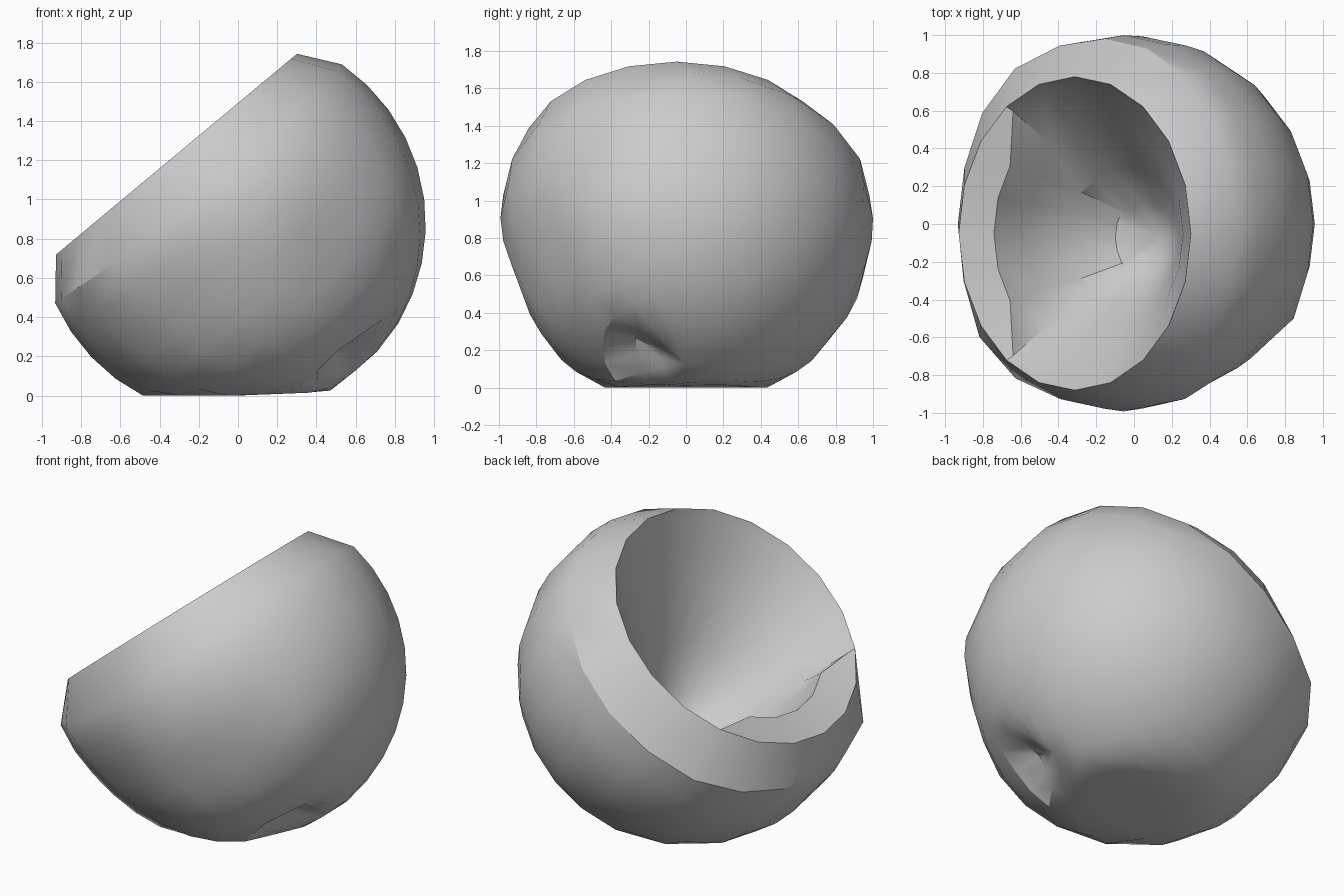
import bpy, bmesh, math
from mathutils import Vector

if "Cube" in bpy.data.objects:
    bpy.data.objects.remove(bpy.data.objects["Cube"])

SEG = 20
TILT = math.radians(39.8)
CENTRE = Vector((-0.03, 0.0, 0.875))
U = Vector((math.cos(TILT), 0, math.sin(TILT)))    # uphill along the opening
N = Vector((-math.sin(TILT), 0, math.cos(TILT)))   # out of the opening
V = Vector((0, 1, 0))
R = 0.988

# soft dents and bulges of the shell: position, width, amount outward
LUMPS = [((0.53, -0.25, 0.20), 0.16, -0.20),    # dent low on the right
         ((0.80, -0.62, 0.91), 0.14, 0.06),     # knob front right
         ((0.50, -0.82, 0.75), 0.30, -0.07),    # flattened front right
         ((-0.20, -0.90, 0.48), 0.30, -0.06),   # flattened low front
         ((-0.72, 0.72, 0.75), 0.35, 0.05),     # fuller back left
         ((-0.76, -0.66, 0.66), 0.32, 0.06)]    # fuller front left


def place(u, v, n, outer):
    p = CENTRE + U * u + V * v + N * n
    if outer:
        out = (p - CENTRE).normalized()
        push = sum(amt * math.exp(-((p - Vector(c)).length / w) ** 2) for c, w, amt in LUMPS)
        p += out * push
        p.z = max(p.z, 0.0 + 0.04 * max(0, p.x))   # flattened foot
        p.y *= 1.012
    return p


bm = bmesh.new()


def ring(r_u, r_v, n, u0=0.0, v0=0.0, shelf=1.0):
    # shelf < 1 pulls the low (left) side of the ring inwards
    verts = []
    for i in range(SEG):
        a = 2 * math.pi * i / SEG
        s = shelf if math.cos(a) < -0.75 else 1.0
        verts.append(bm.verts.new(place(u0 + s * r_u * math.cos(a), v0 + s * r_v * math.sin(a), n, False)))
    return verts


def shell_ring(k, steps):
    # latitude ring; the shoulder dips a little on the front and back
    verts = []
    for i in range(SEG):
        a = 2 * math.pi * i / SEG
        top = math.asin(0.235 + 0.035 * math.cos(2 * a))
        t = -math.pi / 2 + (math.pi / 2 + top) * k / steps
        r = R * math.cos(t)
        verts.append(bm.verts.new(place(r * math.cos(a), r * math.sin(a), R * math.sin(t), True)))
    return verts


# outer shell from pole to shoulder, then lip with inner shelf, then funnel-like cavity
STEPS = 11
rings = [shell_ring(k, STEPS) for k in range(1, STEPS + 1)]
rings.append(ring(0.80, 0.83, 0.455, 0.01, -0.05))
rings.append(ring(0.77, 0.80, 0.41, 0.0, -0.05, 0.76))
rings.append(ring(0.58, 0.59, 0.16, -0.07, -0.05, 0.86))
rings.append(ring(0.36, 0.36, -0.12, -0.11, -0.06, 1.08))
rings.append(ring(0.18, 0.18, -0.33, -0.13, -0.07, 1.3))

for lo, hi in zip(rings, rings[1:]):
    for i in range(SEG):
        j = (i + 1) % SEG
        bm.faces.new((lo[i], lo[j], hi[j], hi[i]))

pole = bm.verts.new(place(0, 0, -R, True))
floor = bm.verts.new(place(-0.12, -0.07, -0.41, False))
for i in range(SEG):
    j = (i + 1) % SEG
    bm.faces.new((pole, rings[0][j], rings[0][i]))
    bm.faces.new((floor, rings[-1][i], rings[-1][j]))

bmesh.ops.recalc_face_normals(bm, faces=bm.faces)
mesh = bpy.data.meshes.new("tilted_bowl")
bm.to_mesh(mesh)
bm.free()

bowl = bpy.data.objects.new("tilted_bowl", mesh)
bpy.context.collection.objects.link(bowl)
bpy.context.view_layer.objects.active = bowl
bowl.select_set(True)
bpy.ops.object.shade_smooth_by_angle(angle=math.radians(30))
